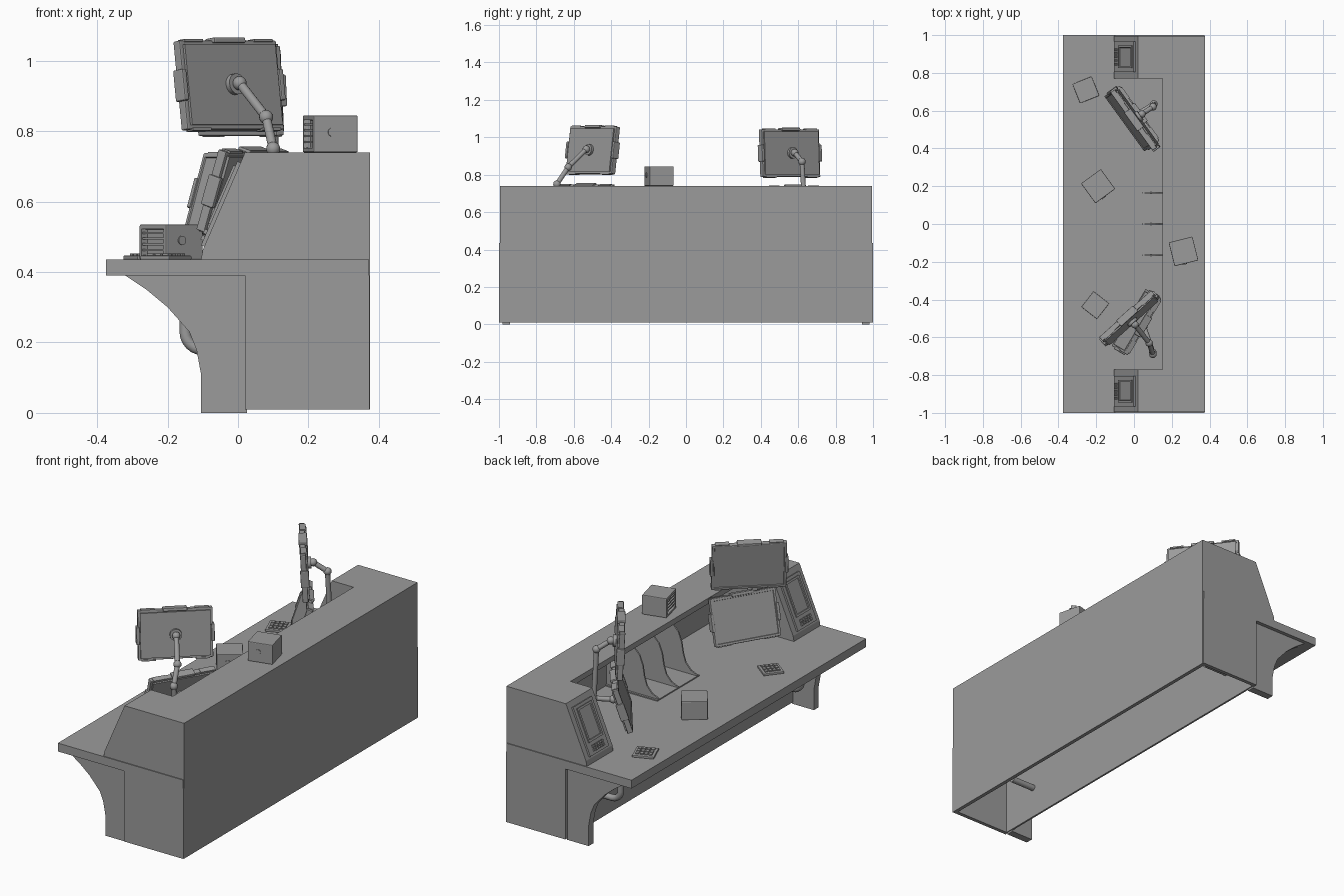
import bpy, bmesh, math
from mathutils import Matrix, Vector

cube = bpy.data.objects.get("Cube")
if cube:
    bpy.data.objects.remove(cube, do_unlink=True)

grey = bpy.data.materials.new("plain_grey")
grey.use_nodes = True
grey.diffuse_color = (0.33, 0.33, 0.33, 1)
grey.node_tree.nodes["Principled BSDF"].inputs["Base Color"].default_value = (0.33, 0.33, 0.33, 1)


def finish(name, bm, matrix=None, smooth=False):
    bmesh.ops.recalc_face_normals(bm, faces=bm.faces)
    mesh = bpy.data.meshes.new(name)
    bm.to_mesh(mesh)
    bm.free()
    ob = bpy.data.objects.new(name, mesh)
    bpy.context.collection.objects.link(ob)
    mesh.materials.append(grey)
    if matrix is not None:
        ob.matrix_world = matrix
    if smooth:
        bpy.ops.object.select_all(action='DESELECT')
        ob.select_set(True)
        bpy.context.view_layer.objects.active = ob
        bpy.ops.object.shade_smooth_by_angle(angle=math.radians(35))
    return ob


def box(name, lo, hi, matrix=None, bevel=0, recess=None):
    """Box between two corners; recess = (local side, rim, depth)."""
    lo, hi = Vector(lo), Vector(hi)
    bm = bmesh.new()
    bmesh.ops.create_cube(bm, size=1)
    for v in bm.verts:
        v.co = Vector(a + (b - a) * (c + 0.5) for a, b, c in zip(lo, hi, v.co))
    if bevel:
        bmesh.ops.bevel(bm, geom=bm.edges[:], offset=bevel, segments=2, affect='EDGES', profile=0.5)
    if recess:
        bm.normal_update()
        side, rim, depth = recess
        face = max(bm.faces, key=lambda f: f.normal.dot(Vector(side)) * 10 + f.calc_area())
        bmesh.ops.inset_region(bm, faces=[face], thickness=rim)
        bmesh.ops.inset_region(bm, faces=[face], thickness=0.002, depth=-depth)
    return finish(name, bm, matrix)


def extrude(name, profile, y0, y1):
    """Extrude an x-z outline along y."""
    bm = bmesh.new()
    face = bm.faces.new([bm.verts.new((x, y0, z)) for x, z in profile])
    new = bmesh.ops.extrude_face_region(bm, geom=[face])["geom"]
    bmesh.ops.translate(bm, vec=(0, y1 - y0, 0), verts=[g for g in new if isinstance(g, bmesh.types.BMVert)])
    return finish(name, bm)


def rod(name, a, b, radius):
    a, b = Vector(a), Vector(b)
    bm = bmesh.new()
    bmesh.ops.create_cone(bm, cap_ends=True, segments=16, radius1=radius, radius2=radius, depth=(b - a).length)
    turn = (b - a).to_track_quat('Z', 'Y').to_matrix().to_4x4()
    return finish(name, bm, Matrix.Translation((a + b) / 2) @ turn, smooth=True)


def ball(name, at, radius):
    bm = bmesh.new()
    bmesh.ops.create_uvsphere(bm, u_segments=16, v_segments=10, radius=radius)
    return finish(name, bm, Matrix.Translation(at), smooth=True)


def place(at, turn, lean=0):
    return (Matrix.Translation(at) @ Matrix.Rotation(math.radians(turn), 4, 'Z')
            @ Matrix.Rotation(math.radians(lean), 4, 'X'))


# Main desk body
box("desk_top", (-0.375, -1, 0.39), (0.372, 1, 0.435))
box("back_panel", (0.355, -0.995, 0.01), (0.375, 0.995, 0.74))
box("knee_panel", (0.02, -0.98, 0.01), (0.03, 0.98, 0.39))
box("counter_top", (0.15, -0.78, 0.71), (0.356, 0.78, 0.74))

POD = [(-0.105, 0.435), (-0.1, 0.463), (0.02, 0.74), (0.374, 0.74), (0.374, 0.435)]
BRACKET = [(0.025, 0), (-0.105, 0), (-0.105, 0.11), (-0.118, 0.18), (-0.138, 0.23),
           (-0.2, 0.3), (-0.26, 0.35), (-0.32, 0.39), (0.025, 0.39)]
slope = math.atan2(0.277, 0.12)

for s, side in ((1, "back"), (-1, "front")):
    # End panels, brackets and sloped consoles
    box(side + "_end_panel", (0.02, min(s, s * 0.98), 0.01), (0.374, max(s, s * 0.98), 0.39))
    extrude(side + "_bracket", BRACKET, s * 0.94, s * 0.98)
    extrude(side + "_console", POD, s * 0.77, s * 0.995)

    # Sloped control panel: local x runs across, local y runs up the slope
    up = Vector((math.cos(slope), 0, math.sin(slope)))
    out = Vector((-math.sin(slope), 0, math.cos(slope)))
    across = up.cross(out)
    base = Vector((-0.1, s * 0.885, 0.463))
    m = Matrix((across, up, out)).transposed().to_4x4()
    m.translation = base
    box(side + "_panel_plate", (-0.08, 0.01, -0.002), (0.08, 0.27, 0.01), m)
    box(side + "_panel_screen", (-0.06, 0.075, 0.008), (0.06, 0.255, 0.016), m, recess=((0, 0, 1), 0.016, 0.008))
    for i in range(5):
        for j in range(2):
            x, y = -0.044 + i * 0.019, 0.025 + j * 0.019
            box(side + "_panel_key", (x, y, 0.008), (x + 0.013, y + 0.013, 0.018), m)

    # Bent pipe under the desk
    path = [(0.17, 0.18), (-0.1, 0.18)]
    path += [(-0.1 - 0.05 * math.sin(t * math.pi / 12), 0.23 - 0.05 * math.cos(t * math.pi / 12)) for t in range(1, 7)]
    path += [(-0.15, 0.395)]
    curve = bpy.data.curves.new(side + "_pipe", 'CURVE')
    curve.dimensions = '3D'
    curve.bevel_depth = 0.017
    curve.bevel_resolution = 3
    curve.use_fill_caps = True
    spline = curve.splines.new('POLY')
    spline.points.add(len(path) - 1)
    for p, (x, z) in zip(spline.points, path):
        p.co = (x, s * 0.77, z, 1)
    curve.materials.append(grey)
    bpy.context.collection.objects.link(bpy.data.objects.new(side + "_pipe", curve))

# Curved dividers on a thin base plate under the counter
DIVIDER = [(0.355, 0.437), (0.045, 0.437), (0.045, 0.445), (0.085, 0.462), (0.115, 0.495),
           (0.13, 0.54), (0.14, 0.6), (0.16, 0.65), (0.2, 0.69), (0.24, 0.71), (0.355, 0.71)]
box("divider_base", (0.045, -0.18, 0.434), (0.355, 0.18, 0.441))
for y in (-0.165, 0, 0.165):
    extrude("divider", DIVIDER, y - 0.004, y + 0.004)


def monitor(name, at, turn, lean, w, h):
    m = place(at, turn, lean)
    box(name + "_case", (-w / 2, -0.016, -h / 2), (w / 2, 0.012, h / 2), m, bevel=0.004,
        recess=((0, -1, 0), 0.012, 0.004))
    box(name + "_back", (-w / 2 + 0.012, 0.01, -h / 2 + 0.012), (w / 2 - 0.012, 0.02, h / 2 - 0.012), m)
    # Grips on the top and sides, short ribs along the edges
    box(name + "_top_grip", (-0.06, -0.02, h / 2 - 0.008), (0.06, 0.022, h / 2 + 0.008), m, bevel=0.004)
    for s in (-1, 1):
        x = s * w / 2
        box(name + "_side_grip", (x - 0.008, -0.02, -0.045), (x + 0.008, 0.022, 0.045), m, bevel=0.004)
        for k in (-1, 1):
            c = s * w * 0.36
            box(name + "_rib", (c - 0.035, -0.012, k * h / 2 - 0.004), (c + 0.035, 0.016, k * h / 2 + 0.004), m)
    # Round mount on the back
    rod(name + "_mount", m @ Vector((0, 0.015, 0)), m @ Vector((0, 0.035, 0)), 0.03)
    hub = m @ Vector((0, 0.045, 0))
    ball(name + "_hub", hub, 0.02)
    return hub


def arm(name, points):
    for a, b in zip(points, points[1:]):
        rod(name + "_rod", a, b, 0.013)
    for p in points[1:-1]:
        ball(name + "_joint", p, 0.02)


# Two monitor stations, each with an upper and a lower screen
top = monitor("front_upper_monitor", (-0.025, -0.5, 0.93), 222, 8, 0.37, 0.255)
low = monitor("front_lower_monitor", (0.015, -0.52, 0.63), 239, -18, 0.35, 0.24)
arm("front_arm", [top, (0.08, -0.63, 0.84), (0.1, -0.69, 0.75), (0.1, -0.68, 0.64), low])
top = monitor("back_upper_monitor", (0.005, 0.555, 0.915), -54, 3, 0.38, 0.255)
low = monitor("back_lower_monitor", (-0.01, 0.56, 0.62), -54, -18, 0.36, 0.24)
arm("back_arm", [top, (0.1, 0.62, 0.87), (0.105, 0.635, 0.61), low])


def device(name, at, turn, size, h):
    """Small cube unit with an open front, a dial and vent slats."""
    m = place(at, turn)
    r = size / 2
    box(name, (-r, -r, 0), (r, r, h), m, bevel=0.004, recess=((-1, 0, 0), 0.012, 0.02))
    for i in range(4):
        z = h * (0.25 + i * 0.16)
        box(name + "_slat", (-r + 0.002, -r + 0.014, z), (-r + 0.02, r - 0.014, z + 0.006), m)
    rod(name + "_dial", m @ Vector((-0.01, -r + 0.002, h * 0.55)), m @ Vector((-0.01, -r - 0.004, h * 0.55)), 0.013)


device("counter_unit", (0.262, -0.145, 0.74), 14, 0.13, 0.105)
device("desk_unit", (-0.19, 0.2, 0.435), 36, 0.13, 0.1)


def keypad(name, at, turn, size):
    m = place(at, turn)
    r = size / 2
    box(name, (-r, -r, 0), (r, r, 0.012), m, bevel=0.003)
    for i in range(4):
        for j in range(3):
            x, y = -r + 0.014 + i * size * 0.2, -r + 0.014 + j * size * 0.26
            box(name + "_key", (x, y, 0.01), (x + size * 0.15, y + size * 0.2, 0.018), m)


keypad("back_keypad", (-0.255, 0.71, 0.435), 22, 0.11)
keypad("front_keypad", (-0.205, -0.43, 0.435), 52, 0.105)
